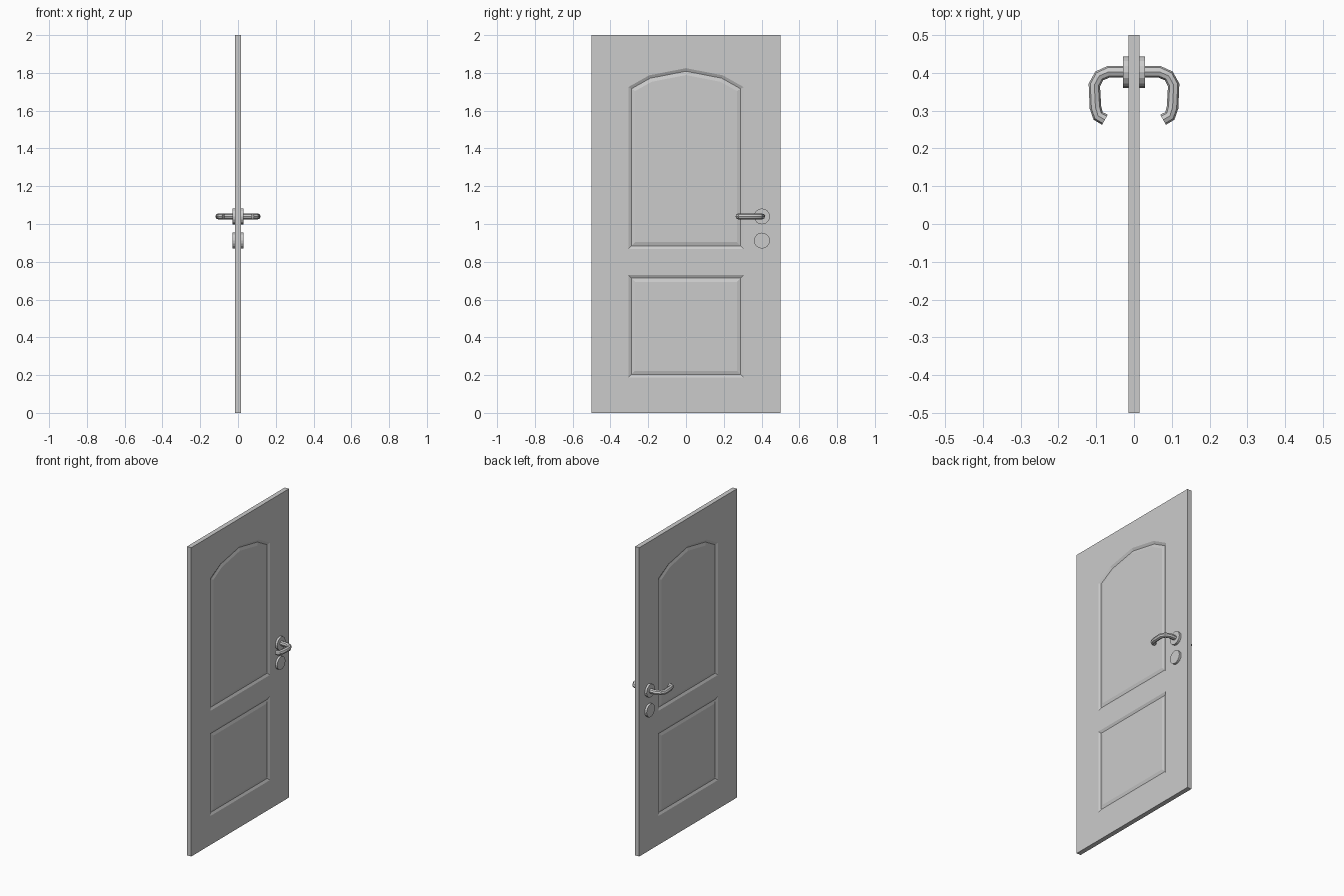
import bpy
import bmesh
from math import pi
from mathutils import Vector, Matrix

cube = bpy.data.objects.get("Cube")
if cube:
    bpy.data.objects.remove(cube)

HALF = 0.015      # half the slab thickness
GROOVE = 0.008    # depth of the panel moulding

grey = bpy.data.materials.new("grey")
grey.use_nodes = True
GREY = (0.6, 0.6, 0.6, 1)
grey.diffuse_color = GREY
grey.node_tree.nodes["Principled BSDF"].inputs["Base Color"].default_value = GREY


def finish(bm, name):
    mesh = bpy.data.meshes.new(name)
    bm.to_mesh(mesh)
    bm.free()
    mesh.materials.append(grey)
    obj = bpy.data.objects.new(name, mesh)
    bpy.context.collection.objects.link(obj)
    return obj


def offset(points, dist):
    """Shrink a counter-clockwise outline by dist, with mitred corners."""
    result = []
    for i, p in enumerate(points):
        a = (p - points[i - 1]).normalized()
        b = (points[(i + 1) % len(points)] - p).normalized()
        na, nb = Vector((-a.y, a.x)), Vector((-b.y, b.x))
        result.append(p + (na + nb) * dist / (1 + na.dot(nb)))
    return result


def ring(bm, points, x):
    verts = [bm.verts.new((x, p.x, p.y)) for p in points]
    edges = [bm.edges.new((verts[i - 1], v)) for i, v in enumerate(verts)]
    return verts, edges


def bridge(bm, a, b):
    for i in range(len(a)):
        bm.faces.new((a[i - 1], a[i], b[i], b[i - 1]))


# Door slab: both faces carry two panels outlined by a V-shaped groove
slab = [Vector(p) for p in ((-0.5, 0), (0.5, 0), (0.5, 2), (-0.5, 2))]
lower = [Vector(p) for p in ((-0.305, 0.187), (0.305, 0.187), (0.305, 0.73), (-0.305, 0.73))]
upper = [Vector(p) for p in ((-0.305, 0.868), (0.305, 0.868), (0.305, 1.725), (0.195, 1.787),
                             (0, 1.825), (-0.195, 1.787), (-0.305, 1.725))]
bm = bmesh.new()
rims = []
for side in (-1, 1):
    rim, border = ring(bm, slab, side * HALF)
    rims.append(rim)
    for panel in (lower, upper):
        outer, edges = ring(bm, panel, side * HALF)
        border += edges
        valley, _ = ring(bm, offset(panel, 0.016), side * (HALF - GROOVE))
        inner, _ = ring(bm, offset(panel, 0.036), side * (HALF - 0.002))
        bridge(bm, outer, valley)
        bridge(bm, valley, inner)
        bm.faces.new(inner)
    bmesh.ops.triangle_fill(bm, use_beauty=True, use_dissolve=False, edges=border)
bridge(bm, *rims)
bmesh.ops.recalc_face_normals(bm, faces=bm.faces)
finish(bm, "door_slab")

# Round plates behind the handles and around the keyholes
for name, z in (("handle_rosette", 1.04), ("keyhole_rosette", 0.912)):
    for label, side in (("left", 1), ("right", -1)):
        bm = bmesh.new()
        place = Matrix.Translation((side * 0.021, 0.402, z)) @ Matrix.Rotation(pi / 2, 4, "Y")
        bmesh.ops.create_cone(bm, cap_ends=True, segments=16, radius1=0.042,
                              radius2=0.042, depth=0.016, matrix=place)
        finish(bm, f"{name}_{label}")

# Bent lever handles, one per side
path = ((0.02, 0.403), (0.067, 0.403), (0.092, 0.392), (0.105, 0.368),
        (0.102, 0.308), (0.095, 0.286), (0.077, 0.276))
for label, side in (("left", 1), ("right", -1)):
    curve = bpy.data.curves.new("lever_path", "CURVE")
    curve.dimensions = "3D"
    curve.bevel_depth = 0.0155
    curve.bevel_resolution = 2
    curve.use_fill_caps = True
    spline = curve.splines.new("POLY")
    spline.points.add(len(path) - 1)
    for point, (x, y) in zip(spline.points, path):
        point.co = (side * x, y, 1.04, 1)
    curve.materials.append(grey)
    lever = bpy.data.objects.new(f"lever_handle_{label}", curve)
    bpy.context.collection.objects.link(lever)
    bpy.ops.object.select_all(action="DESELECT")
    lever.select_set(True)
    bpy.context.view_layer.objects.active = lever
    bpy.ops.object.convert(target="MESH")
    bpy.ops.object.shade_smooth_by_angle(angle=pi / 6)
